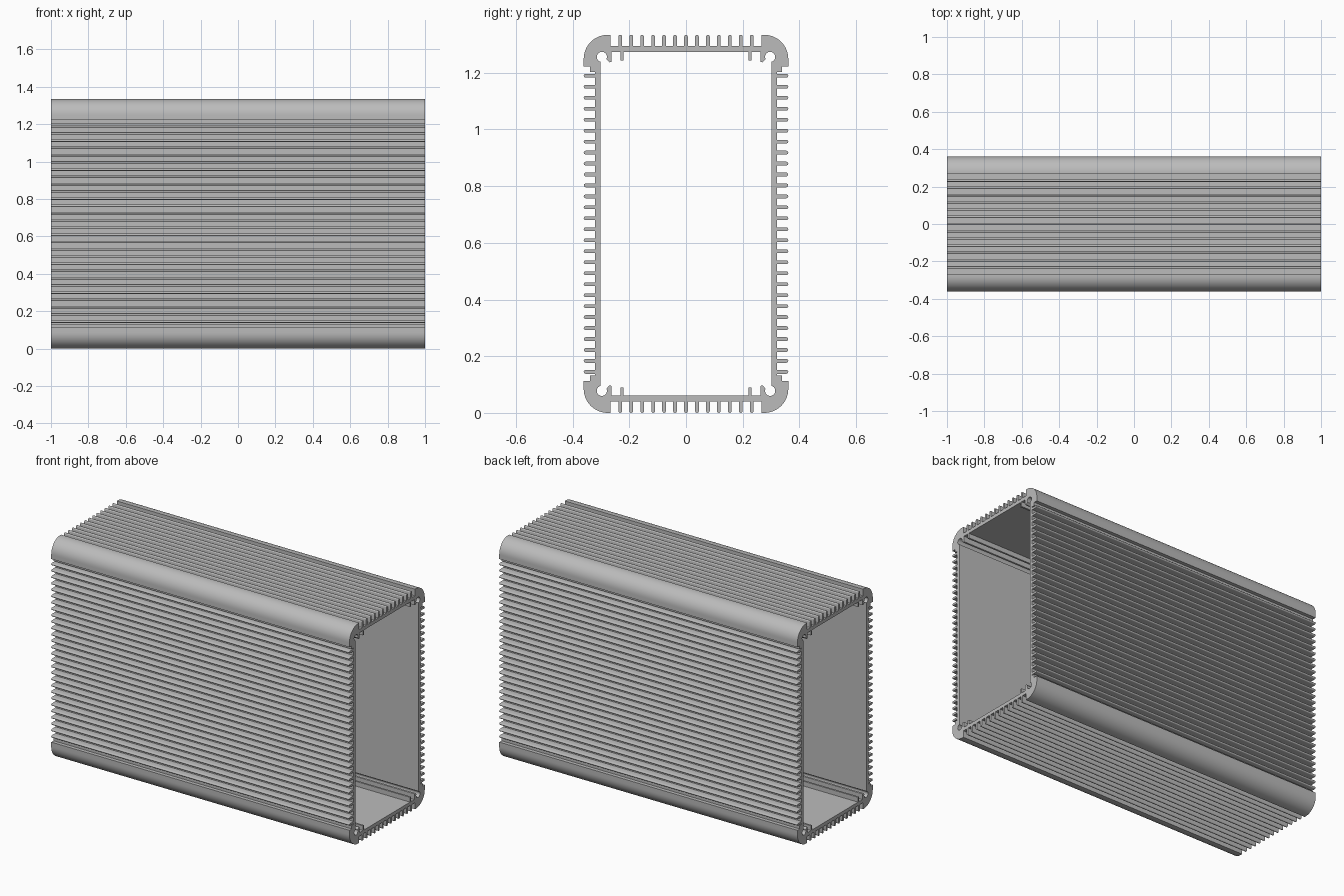
import bpy, bmesh
from math import sin, cos, radians

cube = bpy.data.objects.get("Cube")
if cube:
    bpy.data.objects.remove(cube, do_unlink=True)

W, H = 0.361, 0.667          # outer half width and half height
OUT, INN = 0.04, 0.061       # insets of the wall's outer and inner faces
PITCH, T = 0.0387, 0.0065    # fin spacing and half thickness
R = 0.085                    # corner radius


def arc(cx, cy, r, a0, a1, n):
    angles = [radians(a0 + (a1 - a0) * i / n) for i in range(n + 1)]
    return [(cx + r * cos(a), cy + r * sin(a)) for a in angles]


def side_fin(v):
    return [(W - OUT, v - T), *arc(W - T, v, T, -90, 90, 6), (W - OUT, v + T)]


def top_fin(h):
    return [(h + T, H - OUT), *arc(h, H - T, T, 0, 180, 6), (h - T, H - OUT)]


def mirrored_loop(quarter):
    """Mirror a quarter outline, running counter-clockwise, into a closed loop."""
    half = quarter + [(-x, y) for x, y in reversed(quarter)]
    full = half + [(x, -y) for x, y in reversed(half)]
    return [p for i, p in enumerate(full)
            if abs(p[0] - full[i - 1][0]) + abs(p[1] - full[i - 1][1]) > 1e-5]


# Outer quarter: side fins, stepped rounded corner block, top fins
outer = []
for i in range(14):
    outer += side_fin((i + 0.5) * PITCH)
outer += [(W - OUT, H - 0.132), (W - 0.022, H - 0.132),
          (W - 0.022, H - 0.112), (W, H - 0.112)]
outer += arc(W - R, H - R, R, 0, 90, 14)
outer += [(0.267, H), (0.267, H - OUT)]
for k in range(6, 0, -1):
    outer += top_fin(k * PITCH)
outer += [(T, H - OUT), *arc(0, H - T, T, 0, 90, 3)]

# Inner quarter: wall, open screw channel with hook, guide rail, ceiling
ceiling = H - INN
inner = arc(0.297, 0.589, 0.018, -77, 205, 20)
inner += [(0.270, 0.570), (0.262, 0.572), (0.262, ceiling),
          (0.231, ceiling), (0.231, 0.577), (0.220, 0.577), (0.220, ceiling)]

# Filled cross-section extruded along the length
curve = bpy.data.curves.new("finned_enclosure_profile", "CURVE")
curve.dimensions = "2D"
curve.fill_mode = "BOTH"
curve.extrude = 1.0
for loop in (mirrored_loop(outer), mirrored_loop(inner)):
    spline = curve.splines.new("POLY")
    spline.points.add(len(loop) - 1)
    for point, (x, y) in zip(spline.points, loop):
        point.co = (x, y, 0, 1)
    spline.use_cyclic_u = True

shell = bpy.data.objects.new("finned_enclosure", curve)
bpy.context.collection.objects.link(shell)
shell.rotation_euler = (radians(90), 0, radians(90))
shell.location.z = H
bpy.ops.object.select_all(action="DESELECT")
shell.select_set(True)
bpy.context.view_layer.objects.active = shell
bpy.ops.object.convert(target="MESH")
shell = bpy.context.object

bm = bmesh.new()
bm.from_mesh(shell.data)
bmesh.ops.remove_doubles(bm, verts=bm.verts, dist=1e-5)
bmesh.ops.recalc_face_normals(bm, faces=bm.faces)
bm.to_mesh(shell.data)
bm.free()

# Bare metal
metal = bpy.data.materials.new("grey_aluminium")
metal.use_nodes = True
colour = (0.5, 0.5, 0.5, 1)
metal.diffuse_color = colour
metal.node_tree.nodes["Principled BSDF"].inputs["Base Color"].default_value = colour
shell.data.materials.clear()
shell.data.materials.append(metal)
bpy.ops.object.shade_smooth_by_angle(angle=radians(35))
